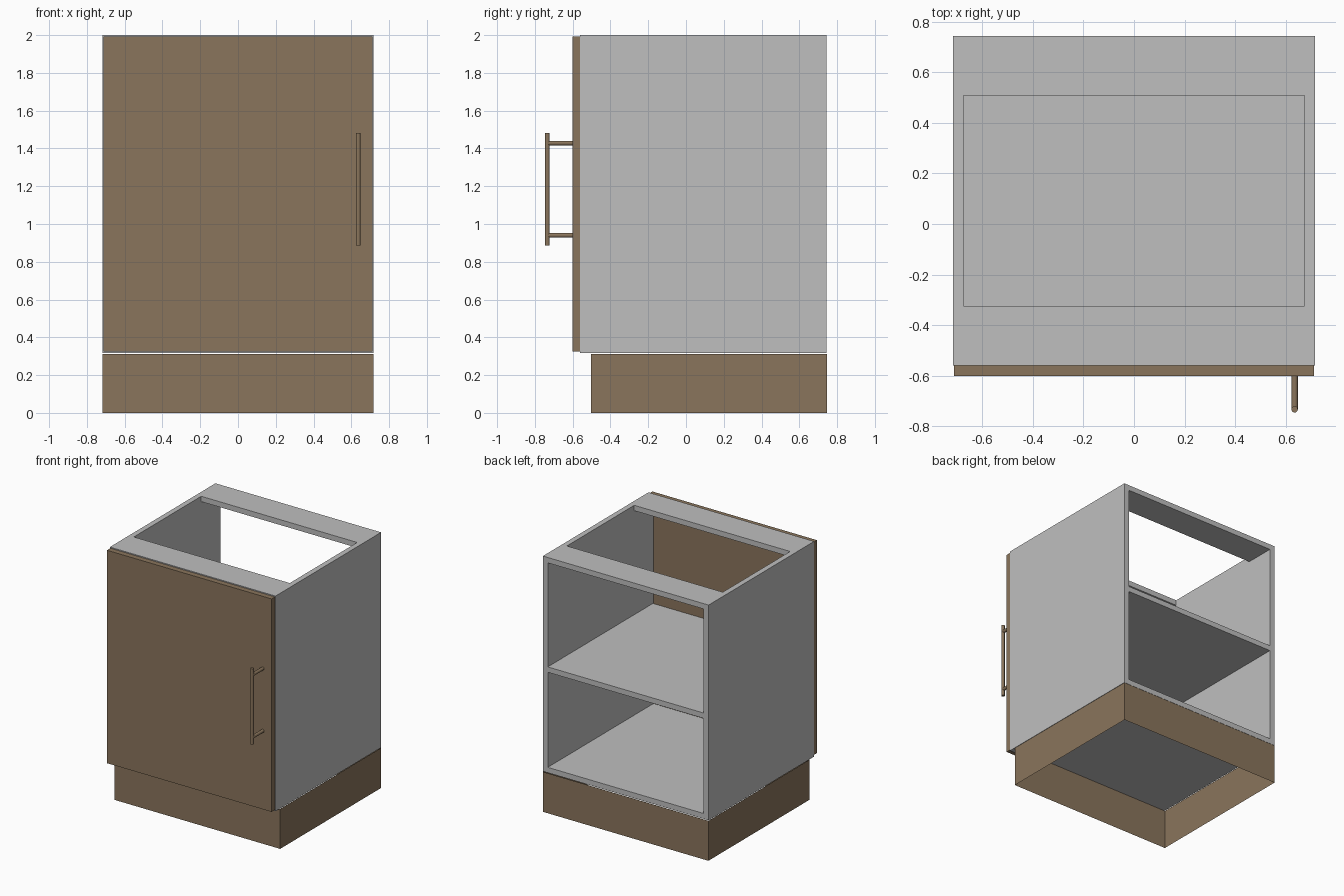
import bpy
import bmesh
from math import pi

cube = bpy.data.objects.get("Cube")
if cube:
    bpy.data.objects.remove(cube, do_unlink=True)


def make_material(name, rgb):
    mat = bpy.data.materials.new(name)
    mat.use_nodes = True
    colour = (*rgb, 1.0)
    mat.diffuse_color = colour
    mat.node_tree.nodes["Principled BSDF"].inputs["Base Color"].default_value = colour
    return mat


GREY = make_material("light grey board", (0.52, 0.52, 0.52))
BROWN = make_material("brown wood", (0.254, 0.178, 0.107))


def box(name, x, y, z, mat, open_ends=False):
    """Box from (min, max) ranges; open_ends leaves only the four upright faces."""
    bm = bmesh.new()
    bmesh.ops.create_cube(bm, size=1)
    for v in bm.verts:
        v.co = [r[0] if c < 0 else r[1] for c, r in zip(v.co, (x, y, z))]
    if open_ends:
        bm.normal_update()
        ends = [f for f in bm.faces if abs(f.normal.z) > 0.5]
        bmesh.ops.delete(bm, geom=ends, context='FACES_ONLY')
    mesh = bpy.data.meshes.new(name)
    bm.to_mesh(mesh)
    bm.free()
    mesh.materials.append(mat)
    obj = bpy.data.objects.new(name, mesh)
    bpy.context.collection.objects.link(obj)
    return obj


def rod(name, centre, length, mat, rotation=(0, 0, 0)):
    bpy.ops.mesh.primitive_cylinder_add(vertices=16, radius=0.0125, depth=length,
                                        location=centre, rotation=rotation)
    obj = bpy.context.object
    obj.name = name
    obj.data.materials.append(mat)
    bpy.ops.object.shade_smooth_by_angle()


# Main dimensions
HALF = 0.717
BOARD = 0.042
FRONT, BACK = -0.56, 0.745
BASE, TOP = 0.316, 2.0
RAIL = 0.236
INNER = (BOARD - HALF, HALF - BOARD)
DEPTH = (FRONT, BACK)

# Carcass: open at the back, with two rails across the top
box("left_side", (INNER[1], HALF), DEPTH, (BASE, TOP), GREY)
box("right_side", (-HALF, INNER[0]), DEPTH, (BASE, TOP), GREY)
box("bottom_board", INNER, DEPTH, (BASE, BASE + BOARD), GREY)
box("shelf", INNER, (FRONT + 0.005, BACK), (1.102, 1.144), GREY)
box("front_rail", INNER, (FRONT, FRONT + RAIL), (TOP - BOARD, TOP), GREY)
box("back_rail", INNER, (BACK - RAIL, BACK), (TOP - BOARD, TOP), GREY)

# Recessed plinth made of thin sheets
box("plinth", (-HALF, HALF), (-0.503, 0.747), (0, 0.313), BROWN, open_ends=True)

# Door
DOOR_FACE = FRONT - BOARD
box("door", (-0.712, 0.712), (DOOR_FACE, FRONT), (0.326, 1.992), BROWN)

# Bar handle with two posts
GRIP_X, GRIP_Y, GRIP_Z = 0.636, -0.734, 1.184
rod("handle_bar", (GRIP_X, GRIP_Y, GRIP_Z), 0.594, BROWN)
for label, side in (("upper", 1), ("lower", -1)):
    rod(label + "_handle_post",
        (GRIP_X, (GRIP_Y + DOOR_FACE) / 2, GRIP_Z + side * 0.244),
        DOOR_FACE - GRIP_Y, BROWN, (pi / 2, 0, 0))
